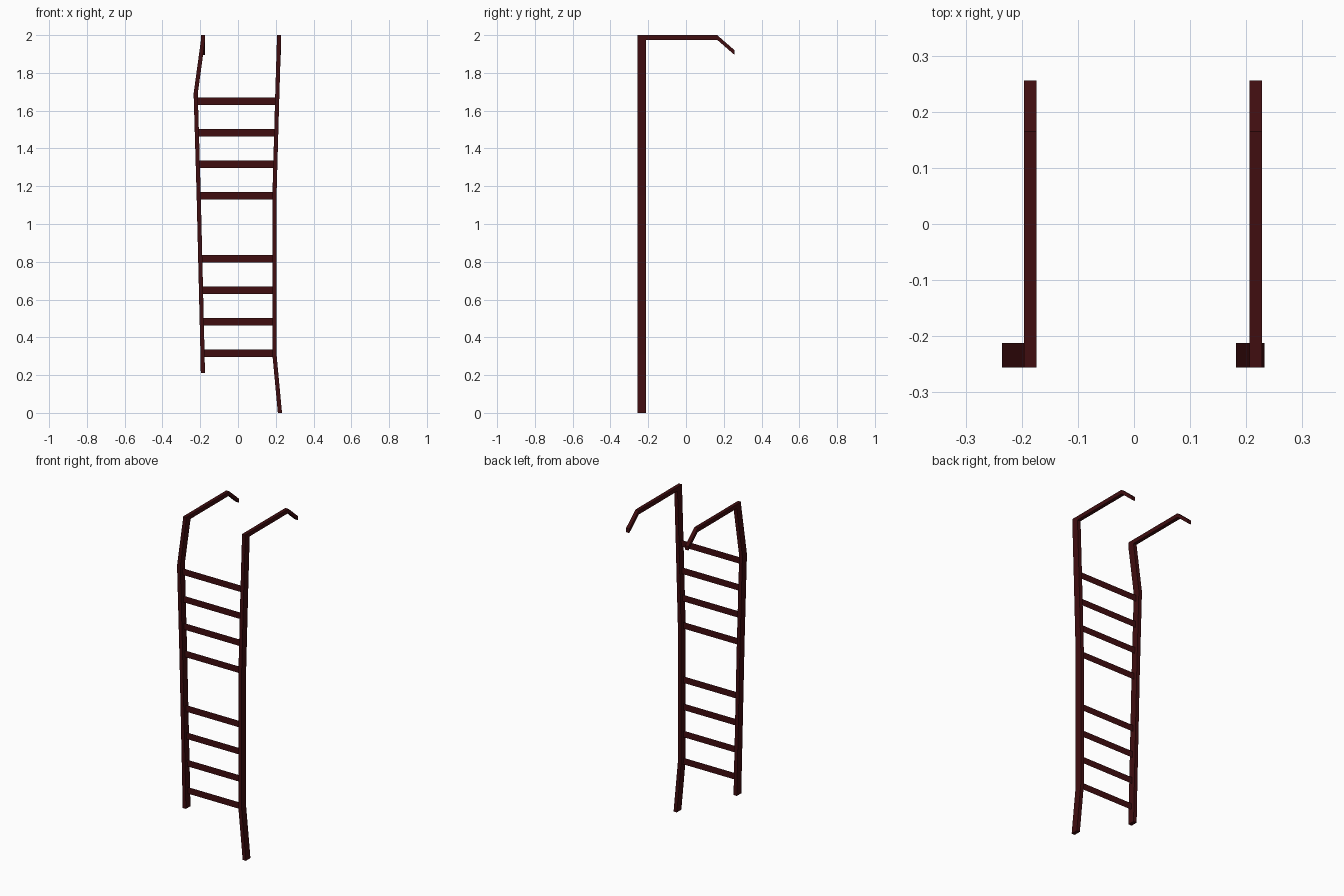
import bpy

cube = bpy.data.objects.get("Cube")
if cube:
    bpy.data.objects.remove(cube, do_unlink=True)

# Dark red paint
paint = bpy.data.materials.new("dark_red_paint")
paint.use_nodes = True
colour = (0.05, 0.004, 0.005, 1)
paint.diffuse_color = colour
paint.node_tree.nodes["Principled BSDF"].inputs["Base Color"].default_value = colour

HALF_WIDTH = 0.011
FRONT, BACK = -0.256, -0.212
HOOK_THICK = 0.025


def make(name, verts, faces):
    mesh = bpy.data.meshes.new(name)
    mesh.from_pydata(verts, [], faces)
    mesh.materials.append(paint)
    obj = bpy.data.objects.new(name, mesh)
    bpy.context.collection.objects.link(obj)
    return obj


def loft(name, sections):
    """Bridge a chain of four-cornered sections and cap both ends."""
    verts = [v for s in sections for v in s]
    faces = [(3, 2, 1, 0)]
    for i in range(len(sections) - 1):
        a = 4 * i
        for k in range(4):
            n = (k + 1) % 4
            faces.append((a + k, a + n, a + 4 + n, a + 4 + k))
    last = len(verts) - 4
    faces.append((last, last + 1, last + 2, last + 3))
    return make(name, verts, faces)


def rail_section(x, z):
    l, r = x - HALF_WIDTH, x + HALF_WIDTH
    return [(l, FRONT, z), (r, FRONT, z), (r, BACK, z), (l, BACK, z)]


def hook_section(x, y, z):
    l, r, low = x - HALF_WIDTH, x + HALF_WIDTH, z - HOOK_THICK
    return [(r, y, low), (l, y, low), (l, y, z), (r, y, z)]


# Bent side rails: x and z at each bend, from foot to top
rails = {
    "right": [(-0.186, 0.21), (-0.188, 0.32), (-0.208, 1.15),
              (-0.224, 1.69), (-0.185, 2 - HOOK_THICK)],
    "left": [(0.222, 0), (0.193, 0.31), (0.193, 1.15),
             (0.207, 1.65), (0.217, 2 - HOOK_THICK)],
}
for side, path in rails.items():
    loft(side + "_rail", [rail_section(x, z) for x, z in path])
    # Hook running back from the rail top, then bending down
    x = path[-1][0]
    loft(side + "_hook", [hook_section(x, y, z) for y, z in
                          ((FRONT, 2), (0.165, 2), (0.256, 1.921))])


def rail_x(side, z):
    path = rails[side]
    for (x0, z0), (x1, z1) in zip(path, path[1:]):
        if z <= z1:
            return x0 + (x1 - x0) * (z - z0) / (z1 - z0)
    return path[-1][0]


# Flat rungs at even spacing, with one missing in the middle
mid_y = (FRONT + BACK) / 2
for i in range(9):
    if i == 4:
        continue
    z = 0.315 + 0.1668 * i
    l, r = rail_x("right", z), rail_x("left", z)
    make(f"rung_{i + 1}",
         [(l, mid_y, z - 0.02), (r, mid_y, z - 0.02),
          (r, mid_y, z + 0.02), (l, mid_y, z + 0.02)], [(0, 1, 2, 3)])
